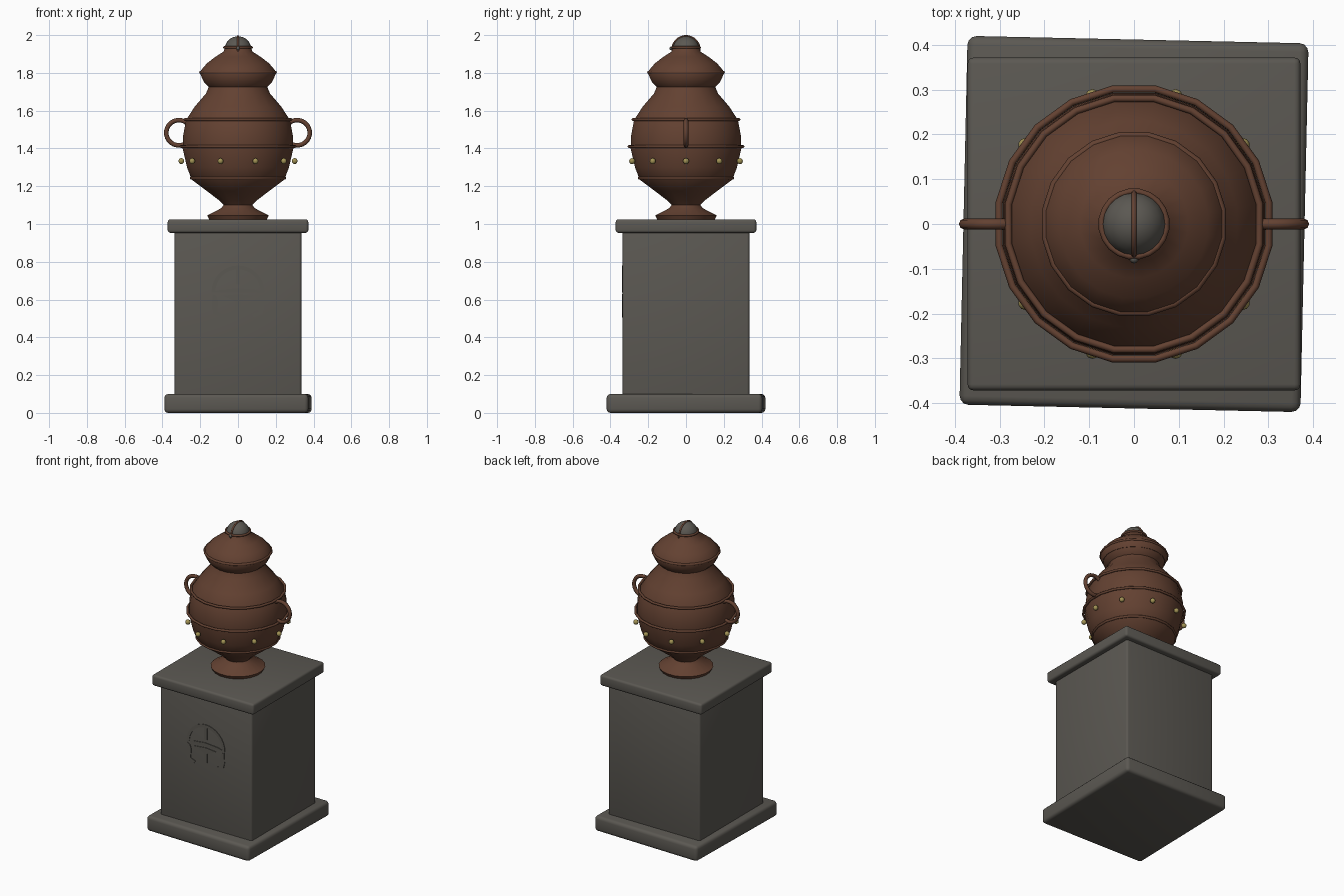
import bpy, bmesh, math
from mathutils import Matrix

if "Cube" in bpy.data.objects:
    bpy.data.objects.remove(bpy.data.objects["Cube"])


def material(name, rgb):
    m = bpy.data.materials.new(name)
    m.use_nodes = True
    m.diffuse_color = (*rgb, 1)
    bsdf = m.node_tree.nodes["Principled BSDF"]
    bsdf.inputs["Base Color"].default_value = (*rgb, 1)
    bsdf.inputs["Roughness"].default_value = 0.8
    return m


STONE = material("grey stone", (0.105, 0.098, 0.085))
CLAY = material("brown clay", (0.125, 0.053, 0.031))
BRASS = material("dull brass", (0.36, 0.29, 0.09))
SIDES = 20
HALF = math.pi / SIDES


def finish(name, bm, mat, angle=40):
    bmesh.ops.recalc_face_normals(bm, faces=bm.faces)
    me = bpy.data.meshes.new(name)
    bm.to_mesh(me)
    bm.free()
    me.materials.append(mat)
    ob = bpy.data.objects.new(name, me)
    bpy.context.collection.objects.link(ob)
    bpy.ops.object.select_all(action="DESELECT")
    bpy.context.view_layer.objects.active = ob
    ob.select_set(True)
    bpy.ops.object.shade_smooth_by_angle(angle=math.radians(angle))
    return ob


def slab(name, hx, hy, z0, z1, bevel, turn=0):
    bm = bmesh.new()
    bmesh.ops.create_cube(bm, size=1)
    bmesh.ops.scale(bm, vec=(2 * hx, 2 * hy, z1 - z0), verts=bm.verts)
    bmesh.ops.bevel(bm, geom=bm.edges[:], offset=bevel, segments=3,
                    profile=0.5, affect="EDGES")
    bmesh.ops.rotate(bm, verts=bm.verts, matrix=Matrix.Rotation(turn, 3, "Z"))
    bmesh.ops.translate(bm, verts=bm.verts, vec=(0, 0, (z0 + z1) / 2))
    return finish(name, bm, STONE)


def lathe(name, profile, mat, angle=40):
    """Revolve (radius, height) points; flat sides face the axes."""
    bm = bmesh.new()
    rings = []
    for r, z in profile:
        r /= math.cos(HALF)
        rings.append([bm.verts.new((r * math.cos(a), r * math.sin(a), z))
                      for a in (HALF * (2 * i + 1) for i in range(SIDES))])
    for low, high in zip(rings, rings[1:]):
        for i in range(SIDES):
            j = (i + 1) % SIDES
            bm.faces.new((low[i], low[j], high[j], high[i]))
    bm.faces.new(rings[0])
    bm.faces.new(rings[-1])
    return finish(name, bm, mat, angle)


def ring(name, major, minor, loc, mat, segs=SIDES, axis=None, sides=8):
    bm = bmesh.new()
    loops = []
    for i in range(segs):
        a = math.tau * (i + 0.5) / segs
        loop = []
        for k in range(sides):
            b = math.tau * k / sides
            r = major + minor * math.cos(b)
            loop.append(bm.verts.new((r * math.cos(a), r * math.sin(a),
                                      minor * math.sin(b))))
        loops.append(loop)
    for i in range(segs):
        p, q = loops[i], loops[(i + 1) % segs]
        for k in range(sides):
            n = (k + 1) % sides
            bm.faces.new((p[k], q[k], q[n], p[n]))
    if axis:
        bmesh.ops.rotate(bm, verts=bm.verts,
                         matrix=Matrix.Rotation(math.pi / 2, 3, axis))
    bmesh.ops.translate(bm, verts=bm.verts, vec=loc)
    return finish(name, bm, mat, 60)


def ball(name, r, loc, mat, segs=10):
    bm = bmesh.new()
    bmesh.ops.create_uvsphere(bm, u_segments=segs, v_segments=max(6, segs // 2),
                              radius=r, matrix=Matrix.Translation(loc))
    return finish(name, bm, mat, 60)


# Pedestal: slightly turned plinth, plain shaft and cap
slab("plinth", 0.381, 0.412, 0.0, 0.10, 0.02, -0.022)
slab("shaft", 0.335, 0.335, 0.08, 0.97, 0.012)
slab("cap", 0.372, 0.372, 0.953, 1.025, 0.014)


# Carved helm on the front of the shaft
def relief(name, points, flip=1):
    bm = bmesh.new()
    face = bm.faces.new([bm.verts.new((flip * x, -0.33, z)) for x, z in points])
    out = bmesh.ops.extrude_face_region(bm, geom=[face])
    bmesh.ops.translate(bm, vec=(0, -0.009, 0),
                        verts=[g for g in out["geom"] if isinstance(g, bmesh.types.BMVert)])
    return finish(name, bm, STONE)


def arc(r, reverse=False):
    steps = [math.pi * i / 16 for i in range(17)]
    return [(r * math.cos(a), 0.64 + r * math.sin(a))
            for a in (reversed(steps) if reverse else steps)]


relief("helm_dome", arc(0.14) + arc(0.12, True))
relief("helm_crest", [(-0.01, 0.68), (0.01, 0.68), (0.01, 0.762), (-0.01, 0.762)])
relief("helm_brow", [(-0.14, 0.638), (0.14, 0.638), (0.09, 0.652), (0, 0.66), (-0.09, 0.652)])
relief("helm_nose", [(-0.012, 0.53), (0.012, 0.53), (0.012, 0.59), (0.08, 0.62),
                     (0, 0.628), (-0.08, 0.62), (-0.012, 0.59)])
for side, s in (("left", 1), ("right", -1)):
    relief("helm_cheek_" + side, [(0.135, 0.63), (0.138, 0.56), (0.13, 0.525), (0.085, 0.505),
                                  (0.075, 0.52), (0.11, 0.535), (0.105, 0.59), (0.115, 0.62)], s)

# Urn body and lid
lathe("urn_body", [(0.15, 1.02), (0.163, 1.045), (0.09, 1.083), (0.076, 1.10),
                   (0.10, 1.125), (0.165, 1.175), (0.245, 1.235), (0.27, 1.30),
                   (0.293, 1.40), (0.29, 1.47), (0.275, 1.55), (0.23, 1.62),
                   (0.17, 1.69), (0.155, 1.725), (0.18, 1.75), (0.19, 1.785)], CLAY)
lathe("urn_lid", [(0.185, 1.76), (0.20, 1.795), (0.195, 1.815), (0.165, 1.85),
                  (0.12, 1.885), (0.077, 1.912), (0.068, 1.935)], CLAY)
for name, r, z in (("lower_band", 0.25, 1.243), ("middle_band", 0.305, 1.41),
                   ("upper_band", 0.284, 1.553), ("lid_band", 0.20, 1.803)):
    ring(name, r, 0.008, (0, 0, z), CLAY)

# Loop handles
for side, s in (("left", 1), ("right", -1)):
    ring("handle_" + side, 0.067, 0.012, (s * 0.313, 0, 1.483), CLAY, 24, "X")

# Brass studs around the belly
for i in range(10):
    a = math.tau * i / 10
    ball(f"stud_{i + 1}", 0.016, (0.3 * math.cos(a), 0.3 * math.sin(a), 1.333), BRASS)

# Helmet-shaped knob with brim, crest strap and nose stud
ball("knob", 0.072, (0, 0, 1.922), STONE, 20)
ring("knob_brim", 0.073, 0.007, (0, 0, 1.935), CLAY)
ring("knob_strap", 0.072, 0.006, (0, 0, 1.922), CLAY, 24, "Y")
ball("knob_nose_stud", 0.01, (0, -0.078, 1.93), STONE)
